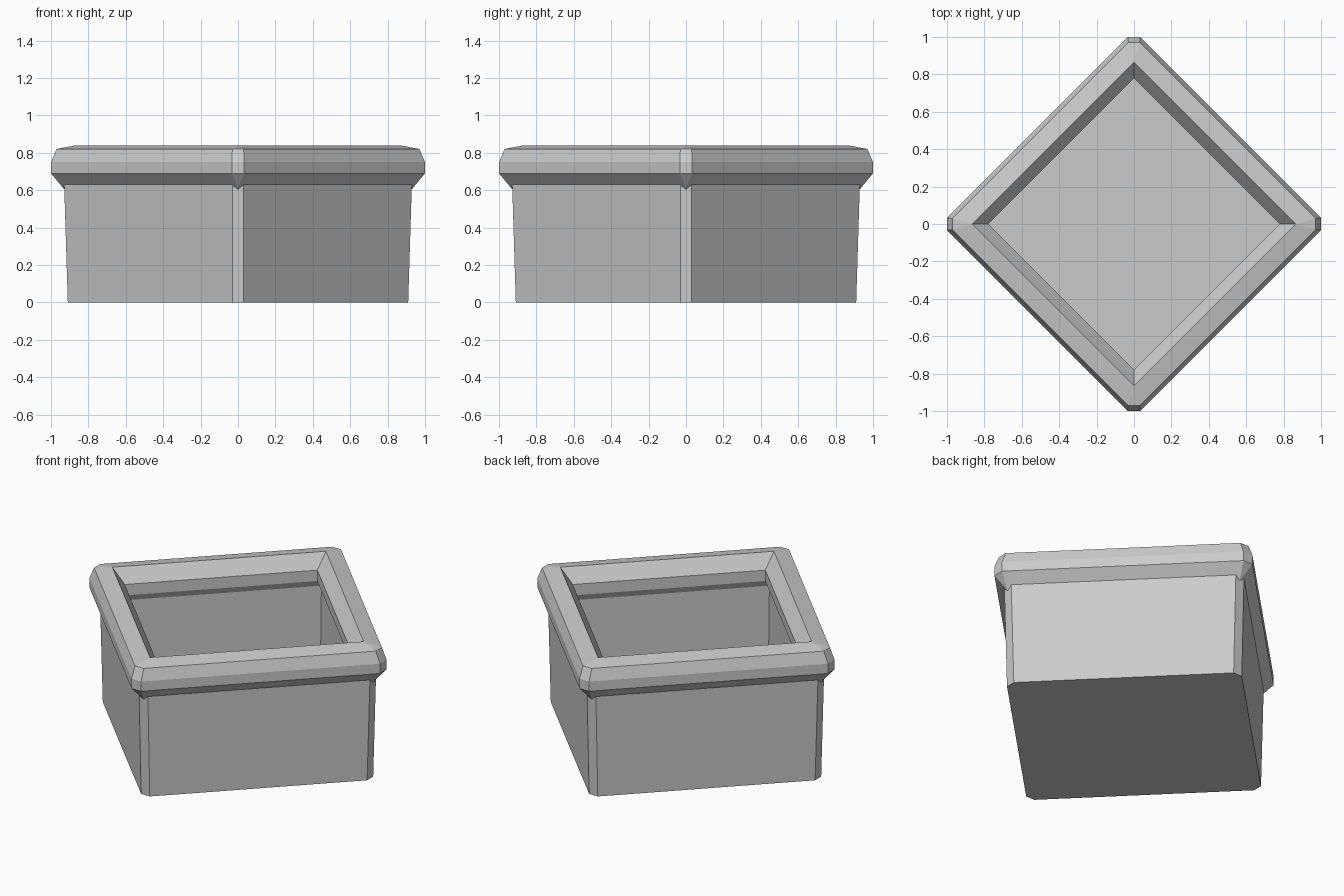
import bpy, bmesh

if "Cube" in bpy.data.objects:
    bpy.data.objects.remove(bpy.data.objects["Cube"])


def ring(bm, r, c, z):
    """Square with corners on the axes, tip distance r, corner chamfer half-width c."""
    pts = [(r, -c), (r, c), (c, r), (-c, r), (-r, c), (-r, -c), (-c, -r), (c, -r)]
    return [bm.verts.new((x, y, z)) for x, y in pts]


def loft(name, profile, closed=False):
    """Join rings in order; either close the loop or cap both ends."""
    bm = bmesh.new()
    rings = [ring(bm, *p) for p in profile]
    pairs = list(zip(rings, rings[1:]))
    if closed:
        pairs.append((rings[-1], rings[0]))
    for a, b in pairs:
        for i in range(8):
            j = (i + 1) % 8
            bm.faces.new((a[i], a[j], b[j], b[i]))
    if not closed:
        bm.faces.new(rings[0])
        bm.faces.new(rings[-1])
    # sharp corners (c = 0) collapse to single points
    bmesh.ops.remove_doubles(bm, verts=bm.verts, dist=0.0005)
    bmesh.ops.recalc_face_normals(bm, faces=bm.faces)
    mesh = bpy.data.meshes.new(name)
    bm.to_mesh(mesh)
    bm.free()
    obj = bpy.data.objects.new(name, mesh)
    bpy.context.collection.objects.link(obj)
    return obj


# Hollow tapered box: outer wall, top edge, inner wall, floor
loft("planter_body", [
    (0.91, 0.03, 0.0),
    (0.93, 0.03, 0.65),
    (0.82, 0.0, 0.65),
    (0.81, 0.0, 0.10),
])

# Faceted rim wrapped around the top edge
loft("planter_rim", [
    (0.93, 0.0, 0.605),
    (1.0, 0.033, 0.69),
    (1.0, 0.033, 0.75),
    (0.97, 0.03, 0.82),
    (0.865, 0.0, 0.84),
    (0.78, 0.0, 0.755),
    (0.78, 0.0, 0.687),
    (0.85, 0.0, 0.61),
], closed=True)
